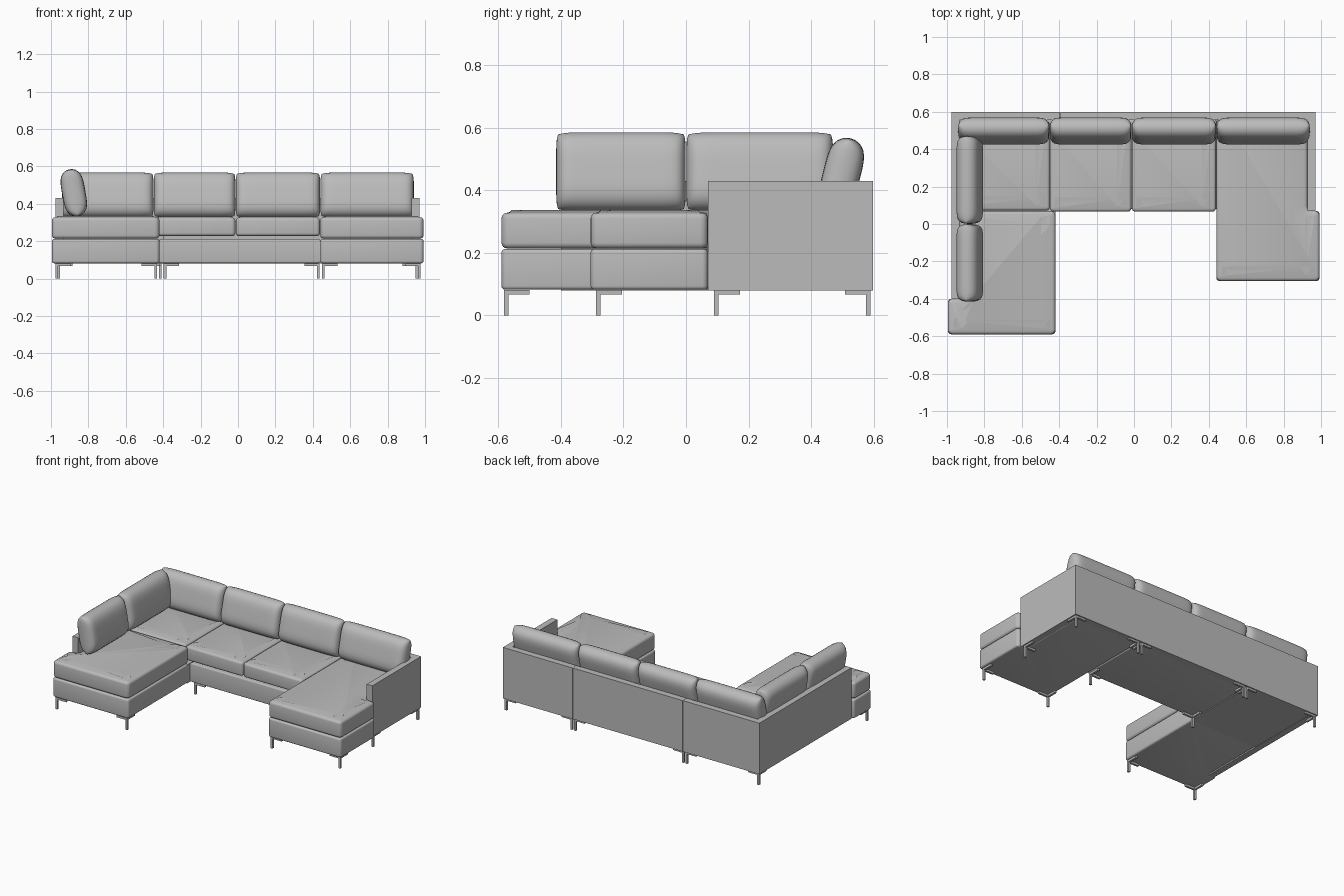
import bpy, bmesh, math
from mathutils import Matrix, Vector

if "Cube" in bpy.data.objects:
    bpy.data.objects.remove(bpy.data.objects["Cube"], do_unlink=True)


def material(name, value):
    m = bpy.data.materials.new(name)
    m.use_nodes = True
    colour = (value, value, value, 1)
    m.diffuse_color = colour
    m.node_tree.nodes["Principled BSDF"].inputs["Base Color"].default_value = colour
    return m


FABRIC = material("grey fabric", 0.5)


def finish(bm, name, angle=40):
    bmesh.ops.recalc_face_normals(bm, faces=bm.faces)
    me = bpy.data.meshes.new(name)
    bm.to_mesh(me)
    bm.free()
    ob = bpy.data.objects.new(name, me)
    bpy.context.collection.objects.link(ob)
    me.materials.append(FABRIC)
    bpy.ops.object.select_all(action="DESELECT")
    bpy.context.view_layer.objects.active = ob
    ob.select_set(True)
    bpy.ops.object.shade_smooth_by_angle(angle=math.radians(angle))
    return ob


def slab(name, outline, z0, z1, corner=0.0, edge=0.0, crown=0.0):
    """Extruded outline with rounded corners, soft edges and a crowned top."""
    bm = bmesh.new()
    face = bm.faces.new([bm.verts.new((x, y, z0)) for x, y in outline])
    up = bmesh.ops.extrude_face_region(bm, geom=[face])["geom"]
    bmesh.ops.translate(bm, vec=(0, 0, z1 - z0),
                        verts=[v for v in up if isinstance(v, bmesh.types.BMVert)])
    if corner:
        upright = [e for e in bm.edges if abs(e.verts[0].co.z - e.verts[1].co.z) > 0.01]
        bmesh.ops.bevel(bm, geom=upright, offset=corner, segments=4,
                        profile=0.5, affect="EDGES")
    if edge:
        rims = [e for e in bm.edges if abs(e.verts[0].co.z - e.verts[1].co.z) < 1e-5]
        bmesh.ops.bevel(bm, geom=rims, offset=edge, segments=4,
                        profile=0.5, affect="EDGES")
    bmesh.ops.recalc_face_normals(bm, faces=bm.faces)
    if crown:
        top = max(bm.faces, key=lambda f: f.calc_center_median().z)
        bmesh.ops.inset_region(bm, faces=[top], thickness=0.06, depth=crown)
    return finish(bm, name)


def rect(x0, x1, y0, y1):
    return [(x0, y0), (x1, y0), (x1, y1), (x0, y1)]


def pillow(name, centre, length, height, thick, lean, turn):
    """Plump back cushion with a seam around its rim, leaning on the backrest."""
    nu, nv = 28, 18
    bm = bmesh.new()
    for side in (-1, 1):
        rows = []
        for i in range(nu + 1):
            u = math.sin(math.pi * (i / nu - 0.5))
            row = []
            for j in range(nv + 1):
                v = math.sin(math.pi * (j / nv - 0.5))
                puff = math.sqrt(max(0, 1 - abs(u) ** 14) * max(0, 1 - abs(v) ** 4))
                x = u * (1 - 0.03 * abs(v) ** 8) * length / 2
                z = v * (1 - 0.05 * abs(u) ** 8) * height / 2
                row.append(bm.verts.new((x, side * puff * thick / 2, z)))
            rows.append(row)
        for a, b in zip(rows, rows[1:]):
            for j in range(nv):
                bm.faces.new((a[j], b[j], b[j + 1], a[j + 1]))
    bmesh.ops.remove_doubles(bm, verts=bm.verts, dist=1e-5)
    move = (Matrix.Translation(centre) @ Matrix.Rotation(turn, 4, "Z")
            @ Matrix.Rotation(-lean, 4, "X"))
    bmesh.ops.transform(bm, matrix=move, verts=bm.verts)
    return finish(bm, name, 60)


def leg(name, x, y, dx, dy):
    """Square post with a two-armed corner bracket under the frame."""
    bm = bmesh.new()
    t = 0.014
    boxes = [((x, y, 0.04), (t, t, 0.08)),
             ((x + dx * 0.035, y, 0.074), (0.08, t, 0.014)),
             ((x, y + dy * 0.035, 0.074), (t, 0.08, 0.014))]
    for centre, size in boxes:
        bmesh.ops.create_cube(bm, size=1, matrix=Matrix.Translation(centre)
                              @ Matrix.Diagonal(Vector(size).to_4d()))
    return finish(bm, name, 30)


# Outlines shared by each chaise base and its cushion
right_chaise = [(-0.995, -0.59), (-0.42, -0.59), (-0.42, 0.07),
                (-0.932, 0.07), (-0.932, -0.4), (-0.995, -0.4)]
left_chaise = [(0.44, -0.305), (0.992, -0.305), (0.992, 0.07),
               (0.927, 0.07), (0.927, 0.56), (0.44, 0.56)]

# Upholstered bases
slab("right_chaise_base", right_chaise, 0.082, 0.212, 0.018, 0.012)
slab("right_corner_base", rect(-0.935, -0.42, 0.05, 0.56), 0.082, 0.21)
slab("middle_base", rect(-0.42, 0.44, 0.08, 0.56), 0.082, 0.212, 0, 0.01)
slab("left_chaise_base", left_chaise, 0.082, 0.212, 0.018, 0.012)

# Thin back and arm panels
slab("right_back_panel", rect(-0.975, -0.395, 0.555, 0.598), 0.08, 0.43)
slab("middle_back_panel", rect(-0.394, 0.44, 0.555, 0.598), 0.08, 0.43)
slab("left_back_panel", rect(0.441, 0.97, 0.555, 0.598), 0.08, 0.43)
slab("right_arm_panel", rect(-0.975, -0.932, -0.4, 0.556), 0.08, 0.43)
slab("left_arm_panel", rect(0.927, 0.97, 0.07, 0.556), 0.08, 0.43)

# Seat cushions
slab("right_chaise_cushion", right_chaise, 0.214, 0.328, 0.025, 0.018, 0.008)
slab("right_corner_cushion", rect(-0.932, -0.45, 0.072, 0.55), 0.214, 0.328, 0.02, 0.016, 0.007)
slab("middle_right_cushion", rect(-0.449, -0.014, 0.066, 0.55), 0.228, 0.326, 0.02, 0.016, 0.007)
slab("middle_left_cushion", rect(-0.012, 0.438, 0.066, 0.55), 0.228, 0.326, 0.02, 0.016, 0.007)
slab("left_chaise_cushion", left_chaise, 0.214, 0.328, 0.025, 0.018, 0.008)

# Back cushions along the rear
lean = math.radians(14)
rear = [("right", -0.94, -0.452), ("middle_right", -0.45, -0.014),
        ("middle_left", -0.012, 0.439), ("left", 0.441, 0.94)]
for label, x0, x1 in rear:
    pillow(label + "_back_cushion", ((x0 + x1) / 2, 0.497, 0.447),
           x1 - x0, 0.245, 0.12, lean, 0)

# Back cushions along the long arm
for label, y0, y1 in [("front", -0.415, -0.001), ("rear", 0.001, 0.47)]:
    pillow(label + "_side_cushion", (-0.878, (y0 + y1) / 2, 0.459),
           y1 - y0, 0.255, 0.125, math.radians(10), math.pi / 2)

# Legs: position and the direction of the bracket arms
legs = [(-0.97, -0.575, 1, 1), (-0.44, -0.575, -1, 1), (-0.96, 0.583, 1, -1),
        (-0.415, 0.583, -1, -1), (-0.39, 0.097, 1, 1), (0.43, 0.097, -1, 1),
        (-0.39, 0.583, 1, -1), (0.43, 0.583, -1, -1), (0.456, -0.28, 1, 1),
        (0.97, -0.28, -1, 1), (0.456, 0.583, 1, -1), (0.955, 0.583, -1, -1),
        (0.955, 0.097, -1, 1)]
for i, spec in enumerate(legs):
    leg(f"leg_{i + 1}", *spec)
